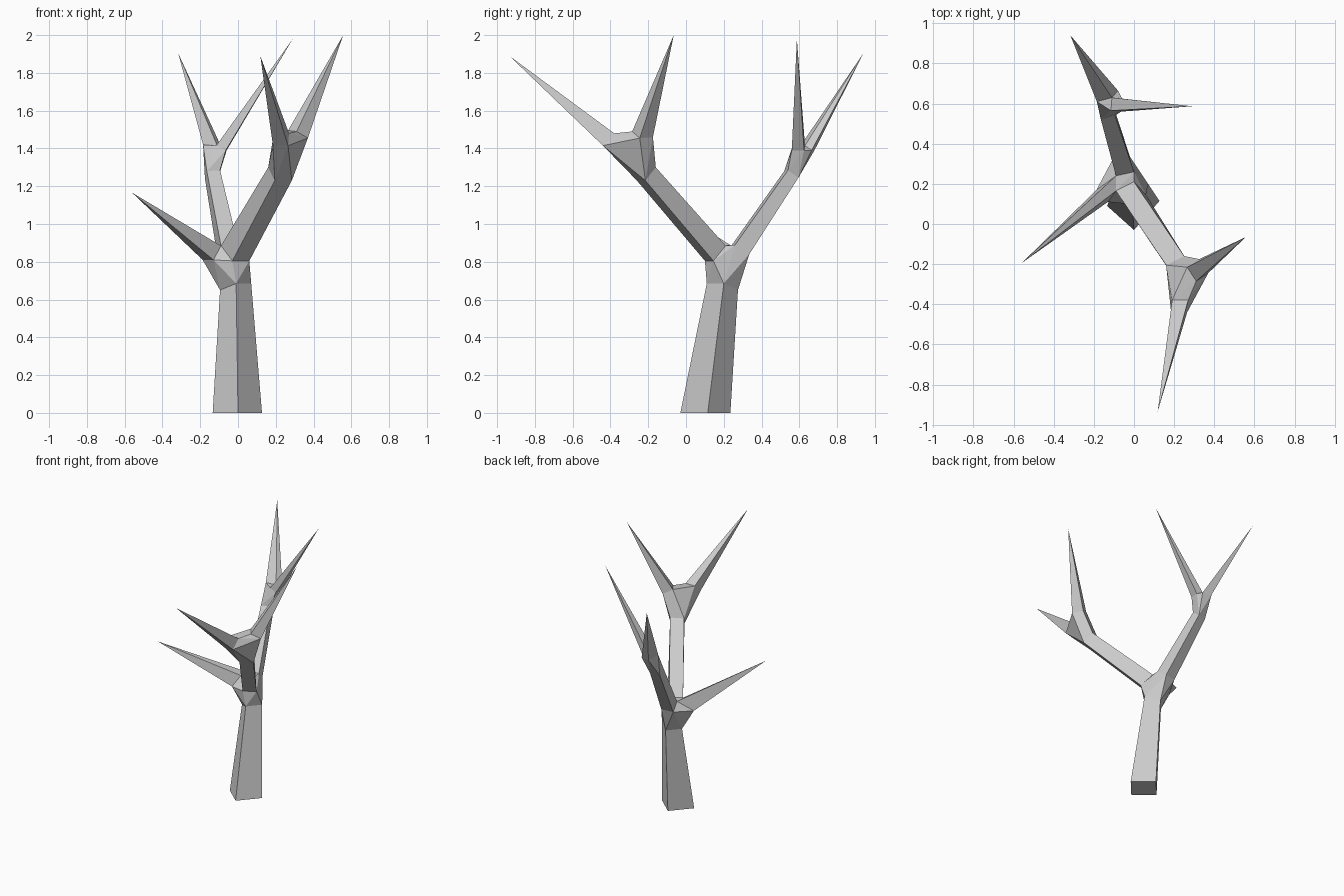
import bpy
import bmesh
from mathutils import Vector

if "Cube" in bpy.data.objects:
    bpy.data.objects.remove(bpy.data.objects["Cube"])

bm = bmesh.new()


def vert(x, y, z):
    return bm.verts.new((x, y, z))


def ring(p, q, r):
    """Four-sided cross-section from three corners; the fourth completes it."""
    p, q, r = Vector(p), Vector(q), Vector(r)
    return [bm.verts.new(c) for c in (p, q, r, p + r - q)]


def fork(*rings):
    """Faceted hull joining several cross-sections, open at each of them."""
    verts = list(dict.fromkeys(v for rg in rings for v in rg))
    out = bmesh.ops.convex_hull(bm, input=verts)
    faces = [g for g in out["geom"] if isinstance(g, bmesh.types.BMFace)]
    caps = [f for f in faces if any(set(f.verts) <= set(rg) for rg in rings)]
    for f in caps:
        bm.faces.remove(f)
    for e in [e for e in bm.edges if not e.link_faces]:
        bm.edges.remove(e)


def limb(a, b):
    for i in range(4):
        j = (i + 1) % 4
        bm.faces.new((a[i], a[j], b[j], b[i]))


def spike(a, tip):
    t = vert(*tip)
    for i in range(4):
        bm.faces.new((a[i], a[(i + 1) % 4], t))


# Trunk cross-sections
base = ring((0, -.03, 0), (.127, .115, 0), (-.007, .235, 0))
crown = ring((-.01, .11, .685), (.07, .20, .685), (-.015, .275, .65))

# Front and back boughs, start and end
front_a = ring((-.09, .165, .885), (-.03, .10, .805), (.06, .145, .805))
front_b = ring((.16, -.205, 1.30), (.195, -.26, 1.23), (.285, -.215, 1.23))
back_a = ring((-.09, .24, .885), (0, .26, .89), (-.02, .335, .84))
back_b = ring((-.165, .52, 1.28), (-.095, .54, 1.285), (-.105, .595, 1.245))

# Twig cross-sections (neighbouring ones share corners)
left = [vert(-.13, .11, .81), vert(-.187, .17, .81), back_a[0], front_a[0]]
front_low = ring((.19, -.38, 1.48), (.185, -.44, 1.415), (.265, -.44, 1.415))
front_high = ring((.265, -.215, 1.495), (.31, -.285, 1.49), (.37, -.245, 1.455))
back_in = ring((-.115, .565, 1.415), (-.065, .56, 1.39), (-.06, .625, 1.39))
back_out = [back_in[3], vert(-.08, .665, 1.39), vert(-.15, .68, 1.39),
            vert(-.185, .61, 1.42)]

# Forks
fork(crown, left, front_a, back_a)
fork(front_b, front_low, front_high)
fork(back_b, back_in, back_out)

# Trunk and boughs
limb(base, crown)
limb(front_a, front_b)
limb(back_a, back_b)
bm.faces.new(base)

# Pointed twigs
spike(left, (-.56, -.195, 1.165))
spike(front_low, (.118, -.935, 1.89))
spike(front_high, (.557, -.065, 2.0))
spike(back_in, (.29, .587, 1.98))
spike(back_out, (-.317, .94, 1.905))

bmesh.ops.recalc_face_normals(bm, faces=bm.faces)
mesh = bpy.data.meshes.new("bare_tree")
bm.to_mesh(mesh)
bm.free()
bpy.context.collection.objects.link(bpy.data.objects.new("bare_tree", mesh))
